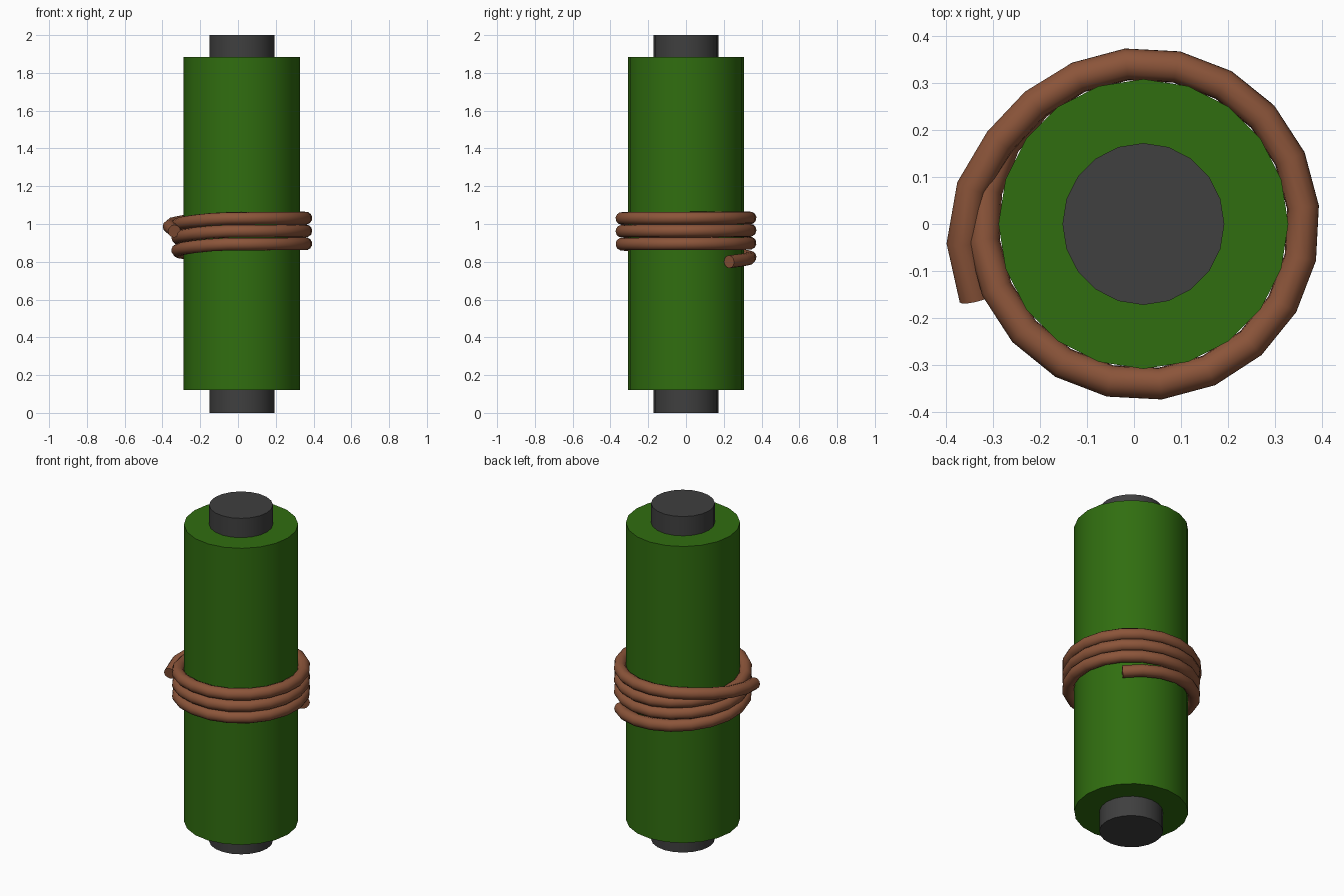
import bpy
from math import sin, cos, radians

if "Cube" in bpy.data.objects:
    bpy.data.objects.remove(bpy.data.objects["Cube"])

CX = 0.02  # axis of the cylinder


def paint(obj, name, rgb):
    mat = bpy.data.materials.new(name)
    mat.diffuse_color = (*rgb, 1)
    mat.use_nodes = True
    mat.node_tree.nodes["Principled BSDF"].inputs["Base Color"].default_value = mat.diffuse_color
    obj.data.materials.append(mat)


def rod(name, radius, z0, z1, rgb):
    bpy.ops.mesh.primitive_cylinder_add(vertices=20, radius=radius, depth=z1 - z0,
                                        location=(CX, 0, (z0 + z1) / 2))
    obj = bpy.context.object
    obj.name = name
    paint(obj, name + "_colour", rgb)
    bpy.ops.object.shade_smooth_by_angle()


def lerp_keys(keys, t):
    for (a, u), (b, v) in zip(keys, keys[1:]):
        if t <= b:
            return u + (v - u) * (t - a) / (b - a)
    return keys[-1][1]


# Dark core and green sleeve
rod("core", 0.172, 0, 2, (0.05, 0.05, 0.05))
rod("sleeve", 0.308, 0.12, 1.885, (0.03, 0.155, 0.005))

# Rope: climbs on the left side each turn, loose end overlaps outwards
height = [(42, 0.80), (90, 0.822)]
for k in range(3):
    z = 0.893 + 0.068 * k
    height += [(180 + 360 * k, z - 0.035), (250 + 360 * k, z), (450 + 360 * k, z + 0.004)]
height += [(1215, 1.025), (1260, 0.995), (1284, 0.962)]
reach = [(42, 0.341), (1206, 0.341), (1230, 0.352), (1260, 0.385), (1284, 0.391)]

STEPS = 69
curve = bpy.data.curves.new("rope", 'CURVE')
curve.dimensions = '3D'
curve.bevel_depth = 0.034
curve.bevel_resolution = 4
curve.use_fill_caps = True
path = curve.splines.new('POLY')
path.points.add(STEPS)
for i, p in enumerate(path.points):
    t = 42 + (1284 - 42) * i / STEPS
    r, z = lerp_keys(reach, t), lerp_keys(height, t)
    p.co = (CX + r * cos(radians(t)), r * sin(radians(t)), z, 1)
rope = bpy.data.objects.new("rope", curve)
bpy.context.collection.objects.link(rope)
paint(rope, "rope_colour", (0.26, 0.09, 0.042))

# Turn the rope into a smooth mesh with sharp end caps
bpy.ops.object.select_all(action='DESELECT')
rope.select_set(True)
bpy.context.view_layer.objects.active = rope
bpy.ops.object.convert(target='MESH')
bpy.ops.object.shade_smooth_by_angle(angle=radians(40))
